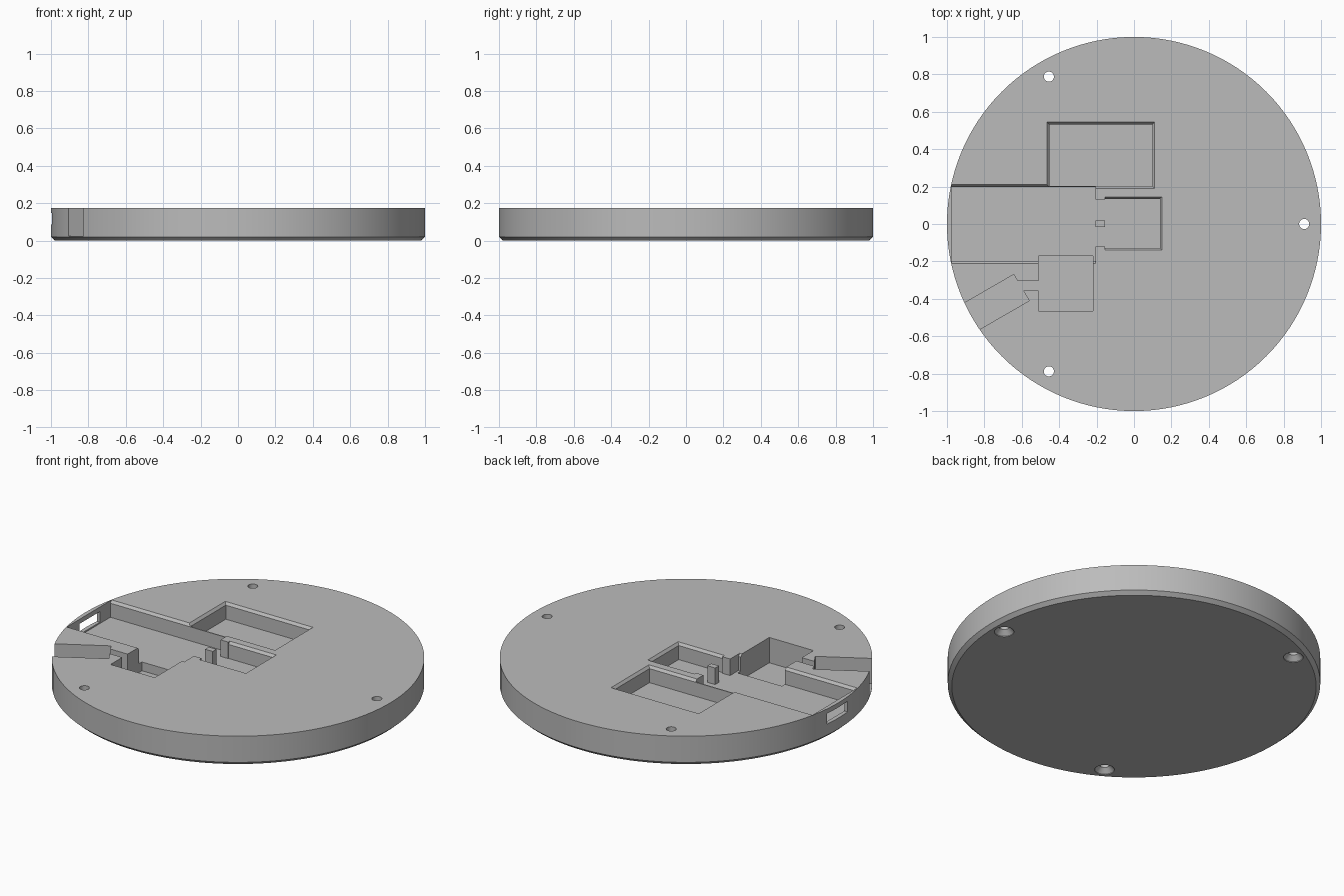
import bpy, bmesh, math
from mathutils import Vector

cube = bpy.data.objects.get("Cube")
if cube:
    bpy.data.objects.remove(cube, do_unlink=True)

HEIGHT = 0.175
OVER = HEIGHT + 0.05      # cutters rise above the top face
FLOOR = 0.077             # main pocket floor
DEEP = 0.025              # switch pocket and cable channel floor
SEGMENTS = 128

grey = bpy.data.materials.new("plain_grey")
grey.use_nodes = True
grey.diffuse_color = (0.5, 0.5, 0.5, 1)
grey.node_tree.nodes["Principled BSDF"].inputs["Base Color"].default_value = (0.5, 0.5, 0.5, 1)


def loft(name, rings):
    """Closed solid through rings of matching points."""
    bm = bmesh.new()
    loops = [[bm.verts.new(p) for p in ring] for ring in rings]
    n = len(loops[0])
    for a, b in zip(loops, loops[1:]):
        for i in range(n):
            j = (i + 1) % n
            bm.faces.new((a[i], a[j], b[j], b[i]))
    bm.faces.new(loops[0][::-1])
    bm.faces.new(loops[-1])
    bmesh.ops.recalc_face_normals(bm, faces=bm.faces)
    mesh = bpy.data.meshes.new(name)
    bm.to_mesh(mesh)
    bm.free()
    obj = bpy.data.objects.new(name, mesh)
    bpy.context.collection.objects.link(obj)
    obj.data.materials.append(grey)
    return obj


def turned(name, profile, centre=(0, 0), count=SEGMENTS):
    """Round solid from (radius, z) pairs."""
    angles = [math.tau * i / count for i in range(count)]
    return loft(name, [[(centre[0] + r * math.cos(a), centre[1] + r * math.sin(a), z)
                        for a in angles] for r, z in profile])


def box(name, x0, x1, y0, y1, z0=FLOOR, z1=OVER, flare=(0, 0, 0, 0)):
    """Box cutter; flare bevels the rim on the chosen -x, +x, -y, +y sides."""
    def ring(z, inset):
        l, r, f, b = (inset * k for k in flare)
        return [(x0 + l, y0 + f, z), (x1 - r, y0 + f, z),
                (x1 - r, y1 - b, z), (x0 + l, y1 - b, z)]
    if any(flare):
        return loft(name, [ring(z0, 0.012), ring(HEIGHT - 0.015, 0.012),
                           ring(HEIGHT, 0), ring(z1, 0)])
    return loft(name, [ring(z0, 0), ring(z1, 0)])


# Round base with a bevelled lower edge
base = turned("round_base", [(0.978, 0), (1, 0.02), (1, HEIGHT)])

cutters = [
    # Main pocket, its rear bay and the small sensor pocket
    box("main_pocket", -0.975, -0.205, -0.21, 0.21, flare=(0, 0, 1, 1)),
    box("rear_bay", -0.465, 0.11, 0.19, 0.545, flare=(1, 1, 1, 1)),
    box("sensor_pocket", -0.155, 0.15, -0.14, 0.145, flare=(0, 1, 1, 1)),
    # Gaps either side of the post
    box("front_gap", -0.23, -0.13, -0.12, -0.015),
    box("back_gap", -0.23, -0.13, 0.02, 0.13),
    # Deep switch pocket and its link to the cable channel
    box("switch_pocket", -0.51, -0.22, -0.465, -0.17, DEEP),
    box("channel_link", -0.65, -0.48, -0.355, -0.305, DEEP),
    # Window through the rim
    box("rim_window", -1.1, -0.9, -0.09, 0.1, 0.085, 0.148),
]

# Slanted cable channel leaving through the rim
along = Vector((-math.cos(math.pi / 6), -math.sin(math.pi / 6)))
near, far = Vector((-0.56, -0.41)), Vector((-0.643, -0.27))
corners = [near, far, far + along * 0.6, near + along * 0.6]
cutters.append(loft("cable_channel", [[(p.x, p.y, z) for p in corners] for z in (DEEP, OVER)]))

# Three screw holes, countersunk from below
for i in range(3):
    a = math.tau * i / 3
    cutters.append(turned("screw_hole", [(0.053, -0.05), (0.053, 0.004), (0.027, 0.03), (0.027, OVER)],
                          (0.91 * math.cos(a), 0.91 * math.sin(a)), 32))

bpy.context.view_layer.objects.active = base
for cutter in cutters:
    mod = base.modifiers.new("cut", 'BOOLEAN')
    mod.operation = 'DIFFERENCE'
    mod.solver = 'EXACT'
    mod.object = cutter
    bpy.ops.object.modifier_apply(modifier=mod.name)
    bpy.data.objects.remove(cutter, do_unlink=True)

bpy.ops.object.select_all(action='DESELECT')
base.select_set(True)
bpy.ops.object.shade_smooth_by_angle(angle=math.radians(25))
